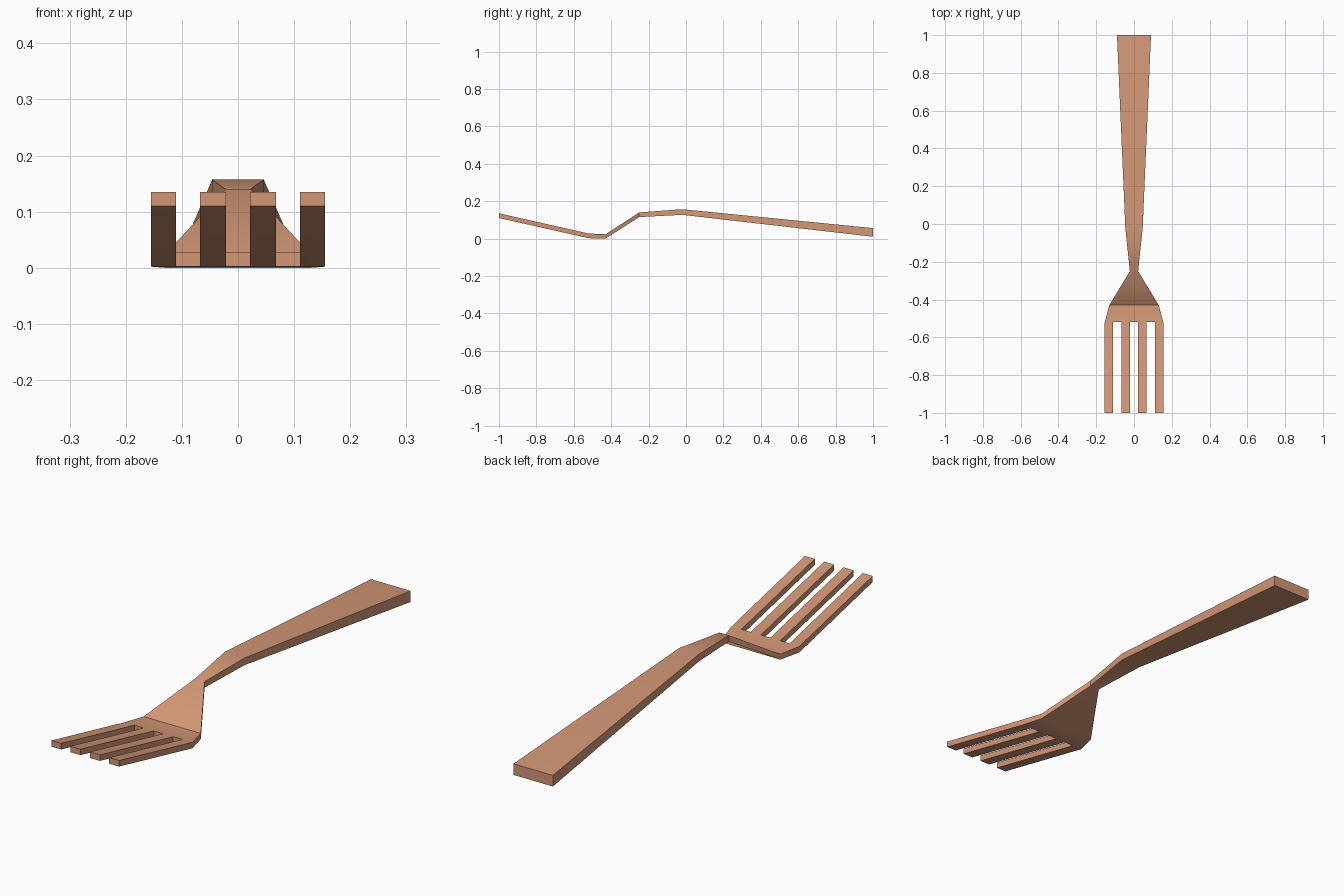
import bpy
import bmesh
import math

cube = bpy.data.objects.get("Cube")
if cube:
    bpy.data.objects.remove(cube, do_unlink=True)

# Copper material
copper = bpy.data.materials.new("copper")
copper.use_nodes = True
colour = (0.65, 0.31, 0.18, 1.0)
copper.diffuse_color = colour
copper.node_tree.nodes["Principled BSDF"].inputs["Base Color"].default_value = colour

# Cross-sections from tine tips to handle end: y, half width, bottom, top
stations = [
    (-1.0, 0.155, 0.11, 0.135),
    (-0.52, 0.155, 0.002, 0.027),
    (-0.43, 0.131, 0.0, 0.023),
    (-0.25, 0.022, 0.115, 0.14),
    (-0.02, 0.046, 0.127, 0.157),
    (1.0, 0.09, 0.01, 0.056),
]
# Edges of the four tines and three gaps, as fractions of the half width
edges = [-1, -0.71, -0.435, -0.14, 0.14, 0.435, 0.71, 1]

bm = bmesh.new()
bottom, top = [
    [[bm.verts.new((f * s[1], s[0], s[k])) for f in edges] for s in stations]
    for k in (2, 3)
]

# The first row keeps only every other strip, which leaves the tines
cells = {(r, c) for r in range(len(stations) - 1)
         for c in range(len(edges) - 1) if r > 0 or c % 2 == 0}
for r, c in cells:
    ring = [(r, c), (r, c + 1), (r + 1, c + 1), (r + 1, c)]
    neighbours = [(r - 1, c), (r, c + 1), (r + 1, c), (r, c - 1)]
    bm.faces.new([top[i][j] for i, j in ring])
    bm.faces.new([bottom[i][j] for i, j in reversed(ring)])
    # Side walls on the open edges
    for n, near in enumerate(neighbours):
        if near not in cells:
            (a, b), (d, e) = ring[n], ring[(n + 1) % 4]
            bm.faces.new((bottom[a][b], bottom[d][e], top[d][e], top[a][b]))

bmesh.ops.recalc_face_normals(bm, faces=bm.faces)
mesh = bpy.data.meshes.new("fork")
bm.to_mesh(mesh)
bm.free()
mesh.materials.append(copper)
fork = bpy.data.objects.new("fork", mesh)
bpy.context.collection.objects.link(fork)

# Soft bends along the neck, crisp side edges
bpy.ops.object.select_all(action="DESELECT")
fork.select_set(True)
bpy.context.view_layer.objects.active = fork
bpy.ops.object.shade_smooth_by_angle(angle=math.radians(35))
